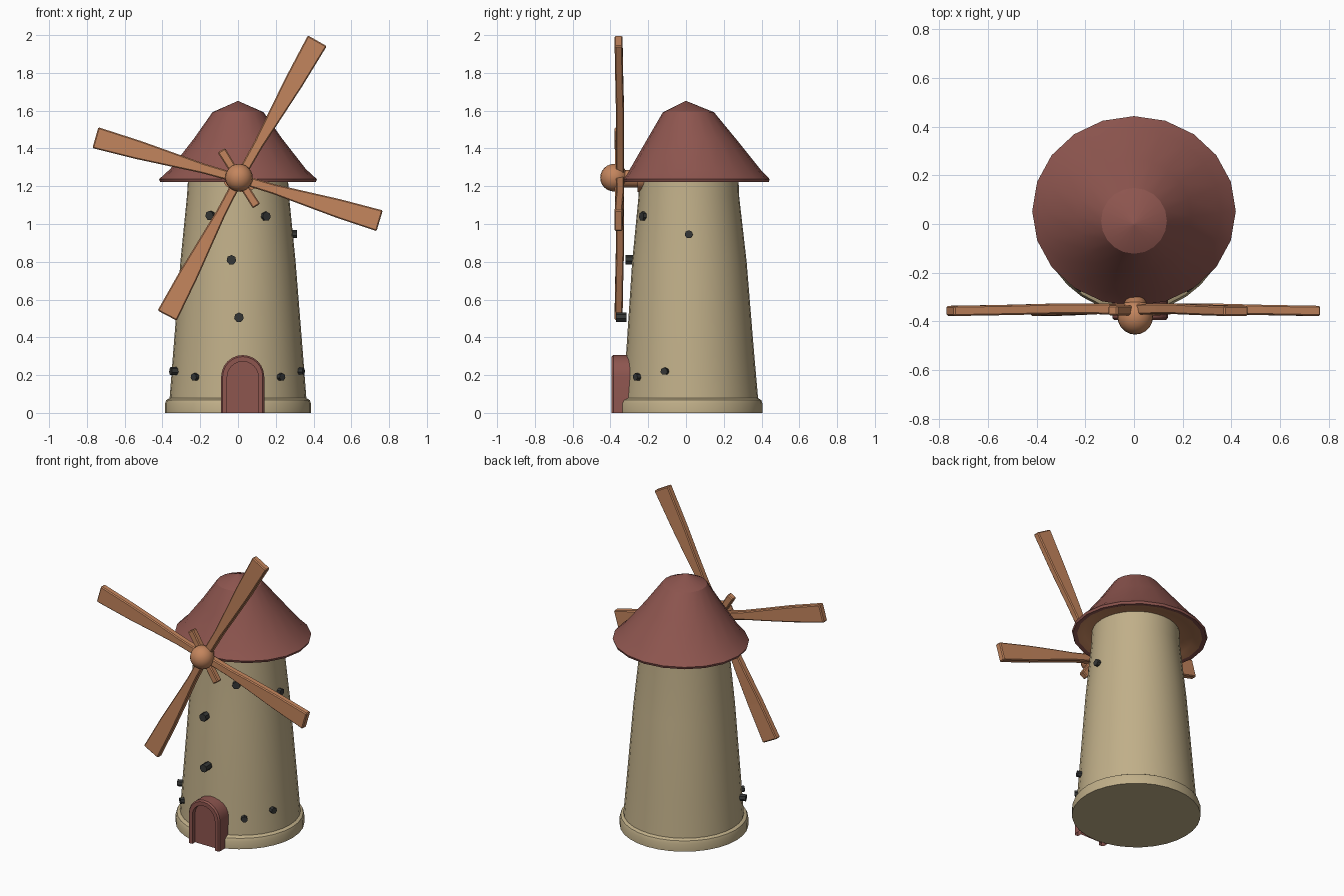
import bpy, bmesh, math
from mathutils import Vector, Matrix

if "Cube" in bpy.data.objects:
    bpy.data.objects.remove(bpy.data.objects["Cube"])


def mat(name, c):
    m = bpy.data.materials.new(name)
    m.diffuse_color = (*c, 1)
    m.use_nodes = True
    m.node_tree.nodes["Principled BSDF"].inputs["Base Color"].default_value = m.diffuse_color
    return m


PLASTER = mat("beige plaster", (0.53, 0.43, 0.25))
RED = mat("dull red", (0.27, 0.092, 0.078))
WOOD = mat("orange wood", (0.55, 0.235, 0.11))
DARK = mat("dark iron", (0.035, 0.037, 0.036))


def finish(name, bm, mats, angle=35):
    bmesh.ops.recalc_face_normals(bm, faces=bm.faces)
    me = bpy.data.meshes.new(name)
    bm.to_mesh(me)
    bm.free()
    ob = bpy.data.objects.new(name, me)
    bpy.context.collection.objects.link(ob)
    for m in mats:
        me.materials.append(m)
    bpy.ops.object.select_all(action='DESELECT')
    ob.select_set(True)
    bpy.context.view_layer.objects.active = ob
    bpy.ops.object.shade_smooth_by_angle(angle=math.radians(angle))
    return ob


def loft(name, rings, n, mats, wood_from=None, angle=35):
    """Stack of elliptical rings (centre y, rx, ry, z), capped at both ends."""
    bm = bmesh.new()
    loops = []
    for cy, rx, ry, z in rings:
        loops.append([bm.verts.new((rx * math.sin(2 * math.pi * i / n),
                                    cy + ry * math.cos(2 * math.pi * i / n), z))
                      for i in range(n)])
    for k in range(len(loops) - 1):
        a, b = loops[k], loops[k + 1]
        for i in range(n):
            j = (i + 1) % n
            f = bm.faces.new((a[i], a[j], b[j], b[i]))
            if wood_from is not None and k >= wood_from:
                f.material_index = 1
    bm.faces.new(loops[0])
    f = bm.faces.new(loops[-1])
    if wood_from is not None:
        f.material_index = 1
    return finish(name, bm, mats, angle)


def cylinder(name, p, q, r1, r2, n, m):
    p, q = Vector(p), Vector(q)
    d = q - p
    M = Matrix.Translation((p + q) / 2) @ d.to_track_quat('Z', 'Y').to_matrix().to_4x4()
    bm = bmesh.new()
    bmesh.ops.create_cone(bm, cap_ends=True, segments=n, radius1=r1, radius2=r2,
                          depth=d.length, matrix=M)
    return finish(name, bm, [m])


# Tower and its rounded footing
loft("tower", [(0.025, 0.365, 0.36, 0.04), (0.022, 0.345, 0.34, 0.3),
               (0.018, 0.305, 0.303, 0.8), (0.015, 0.27, 0.266, 1.15),
               (0.015, 0.262, 0.262, 1.28)], 32, [PLASTER])
loft("footing", [(0.021, 0.386, 0.384, 0), (0.021, 0.386, 0.384, 0.05),
                 (0.022, 0.38, 0.376, 0.068), (0.024, 0.358, 0.355, 0.08)], 32, [PLASTER])

# Roof with a wooden underside
loft("roof", [(0.0, 0.004, 0.004, 1.65), (0.013, 0.135, 0.135, 1.592),
              (0.03, 0.235, 0.235, 1.45), (0.048, 0.36, 0.345, 1.29),
              (0.053, 0.418, 0.39, 1.237), (0.053, 0.412, 0.385, 1.222),
              (0.053, 0.385, 0.36, 1.225), (0.04, 0.34, 0.31, 1.245),
              (0.015, 0.25, 0.25, 1.265)], 20, [RED, WOOD], wood_from=6, angle=28)

# Sail hub, axle and bearing
bm = bmesh.new()
bmesh.ops.create_uvsphere(bm, u_segments=20, v_segments=12, radius=0.073,
                          matrix=Matrix.Translation((0.005, -0.381, 1.245)))
finish("hub", bm, [WOOD], 60)
cylinder("axle", (0.005, -0.36, 1.24), (0.005, -0.1, 1.24), 0.045, 0.05, 14, WOOD)
bearing = cylinder("bearing", (0.02, -0.257, 0), (0.02, -0.14, 0), 0.1, 0.1, 18, WOOD)
bearing.scale.z = 0.7
bearing.location.z = 1.24


# Sails: tapered boards, flaring towards the tip
def board(name, tip, profile):
    hub = Vector((0.005, 0, 1.24))
    d = Vector((tip[0], 0, tip[1])) - hub
    side = Vector((-d.z, 0, d.x)).normalized()
    bm = bmesh.new()
    rings = []
    for t, w, y0, y1 in profile:
        c = hub + d * t
        rings.append([bm.verts.new(c + side * (s * w / 2) + Vector((0, y, 0)))
                      for s, y in ((-1, y0), (1, y0), (1, y1), (-1, y1))])
    for a, b in zip(rings, rings[1:]):
        for i in range(4):
            j = (i + 1) % 4
            bm.faces.new((a[i], a[j], b[j], b[i]))
    bm.faces.new(rings[0])
    bm.faces.new(rings[-1])
    bmesh.ops.recalc_face_normals(bm, faces=bm.faces)
    bmesh.ops.bevel(bm, geom=list(bm.edges), offset=0.006, segments=1, affect='EDGES')
    finish(name, bm, [WOOD])


SAIL = [(0.03, 0.048, -0.372, -0.328), (0.25, 0.052, -0.37, -0.327),
        (0.45, 0.073, -0.37, -0.327), (0.7, 0.099, -0.374, -0.332),
        (1.0, 0.115, -0.378, -0.336)]
for name, tip in (("sail_top", (0.42, 1.97)), ("sail_left", (-0.755, 1.457)),
                  ("sail_bottom", (-0.375, 0.515)), ("sail_right", (0.75, 1.017))):
    board(name, tip, SAIL)
PEG = [(0.1, 0.042, -0.375, -0.335), (1.0, 0.046, -0.375, -0.335)]
board("spoke_upper", (-0.088, 1.39), PEG)
board("spoke_lower", (0.098, 1.095), PEG)


# Arched door: frame with a recessed panel
def arch(w, h, n=12):
    """Outline of an arch in x/z, slightly flattened at the crown."""
    r = w / 2
    pts = [(0.025 - r, 0)]
    for i in range(n + 1):
        a = math.pi * (1 - i / n)
        pts.append((0.025 + r * math.cos(a), h - r + r * math.sin(a)))
    return pts + [(0.025 + r, 0)]


bm = bmesh.new()
outer, inner = arch(0.228, 0.306), arch(0.165, 0.272)
grid = [[bm.verts.new((x, y, z)) for x, z in o]
        for o, y in ((outer, -0.25), (outer, -0.385), (arch(0.212, 0.298), -0.395),
                     (inner, -0.395), (inner, -0.366))]
for a, b in zip(grid, grid[1:]):
    for i in range(len(a) - 1):
        bm.faces.new((a[i], a[i + 1], b[i + 1], b[i]))
bm.faces.new(grid[-1])
finish("door", bm, [RED])

# Small dark pegs set into the wall: x, y, z, radius, half length
PEGS = [(-0.035, -0.295, 0.81, 0.026, 0.024), (0.005, -0.342, 0.505, 0.026, 0.028),
        (0.146, -0.226, 1.04, 0.025, 0.012), (-0.146, -0.226, 1.045, 0.025, 0.012),
        (0.3, 0.015, 0.945, 0.022, 0.012),
        (0.228, -0.26, 0.19, 0.02, 0.012), (-0.228, -0.26, 0.19, 0.02, 0.012),
        (0.335, -0.112, 0.22, 0.02, 0.013), (-0.34, -0.112, 0.22, 0.022, 0.018)]
for k, (x, y, z, r, h) in enumerate(PEGS):
    c = Vector((x, y, z))
    d = Vector((x, y - 0.02, 0)).normalized() * h
    if abs(x) < 0.1:
        d = Vector((0, -h, 0))
    cylinder("wall_peg_%d" % (k + 1), c - d, c + d, r, r, 7, DARK)
